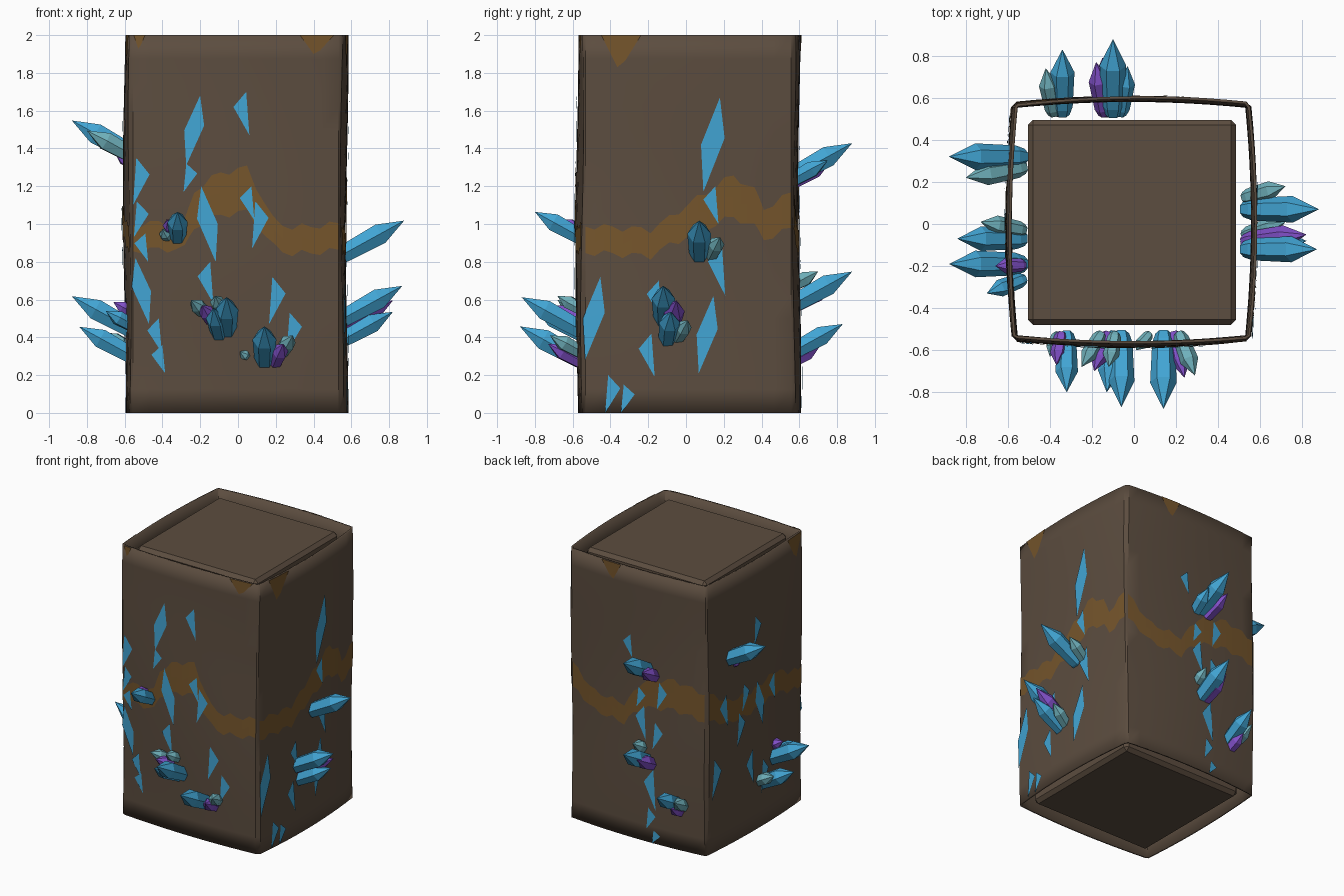
import bpy
import bmesh
import math
from mathutils import Vector

cube = bpy.data.objects.get("Cube")
if cube:
    bpy.data.objects.remove(cube, do_unlink=True)


def make_material(name, color):
    material = bpy.data.materials.new(name)
    material.use_nodes = True
    material.diffuse_color = (*color, 1)
    shader = next(n for n in material.node_tree.nodes if n.type == "BSDF_PRINCIPLED")
    shader.inputs["Base Color"].default_value = (*color, 1)
    shader.inputs["Roughness"].default_value = 0.8
    return material


brown = make_material("brown rock", (.107, .074, .05))
ochre = make_material("ochre ore", (.18, .092, .025))
blue = make_material("blue crystal", (.054, .376, .658))
teal = make_material("teal crystal", (.16, .44, .5))
purple = make_material("purple crystal", (.22, .08, .58))

# Each side: outward direction, along direction
X, Y, Z = Vector((1, 0, 0)), Vector((0, 1, 0)), Vector((0, 0, 1))
SIDES = {"front": (-Y, X), "right": (X, Y), "back": (Y, X), "left": (-X, Y)}
CENTRE = Vector((-.012, .012, 0))
EDGE = .545


def on_wall(side, u, z, lift=0.0):
    """Point on the gently wavy outer wall, raised outward by lift."""
    out, along = SIDES[side]
    bulge = .028 * (1 - (u / EDGE) ** 2)
    wave = .008 * math.sin(3 * z + 2 * u + 2 * out.x + out.y)
    return CENTRE + out * (.562 + bulge + wave + lift) + along * u + Z * z


def add_object(name, bm, material):
    mesh = bpy.data.meshes.new(name)
    bm.to_mesh(mesh)
    bm.free()
    mesh.materials.append(material)
    obj = bpy.data.objects.new(name, mesh)
    bpy.context.scene.collection.objects.link(obj)
    return obj


def face_outward(bm, side):
    for face in bm.faces:
        face.normal_update()
        if face.normal.dot(SIDES[side][0]) < 0:
            face.normal_flip()


# Inner bevelled core
bm = bmesh.new()
bmesh.ops.create_cube(bm, size=1)
bmesh.ops.scale(bm, vec=(.99, .975, 1.98), verts=bm.verts)
bmesh.ops.translate(bm, vec=(-.01, .008, .995), verts=bm.verts)
bmesh.ops.bevel(bm, geom=bm.edges[:], offset=.025, segments=1, affect="EDGES")
add_object("inner_core", bm, brown)

# Thin wavy shell around the core, open at top and bottom
COLUMNS, ROWS = 12, 16
bm = bmesh.new()
rings = []
for row in range(ROWS + 1):
    ring = []
    for side in SIDES:
        direction = EDGE if side in ("front", "right") else -EDGE
        for col in range(COLUMNS + 1):
            u = direction * (2 * col / COLUMNS - 1)
            ring.append(bm.verts.new(on_wall(side, u, 2 * row / ROWS)))
    rings.append(ring)
for low, high in zip(rings, rings[1:]):
    for i in range(len(low)):
        j = (i + 1) % len(low)
        bm.faces.new((low[i], low[j], high[j], high[i]))
shell = add_object("rock_shell", bm, brown)
solid = shell.modifiers.new("thickness", "SOLIDIFY")
solid.thickness = .014
solid.offset = -1
bpy.context.view_layer.objects.active = shell
shell.select_set(True)
bpy.ops.object.shade_smooth_by_angle(angle=math.radians(30))


def add_band(side, stations):
    """Ochre band through (along, mid height) stations, thicker where it climbs."""
    bm = bmesh.new()
    columns = []
    for (u0, m0), (u1, m1) in zip(stations, stations[1:]):
        steps = math.ceil((u1 - u0) / .05)
        for k in range(steps + 1):
            u = u0 + (u1 - u0) * k / steps
            middle = m0 + (m1 - m0) * k / steps
            half = .07 + .2 * max(0, middle - .95)
            ragged = .02 * math.sin(40 * u)
            columns.append([bm.verts.new(on_wall(side, u, middle + ragged + half * h, .004))
                            for h in (-1, 0, 1)])
    for left, right in zip(columns, columns[1:]):
        for h in range(2):
            bm.faces.new((left[h], right[h], right[h + 1], left[h + 1]))
    bmesh.ops.remove_doubles(bm, verts=bm.verts, dist=.0001)
    face_outward(bm, side)
    add_object(side + "_ochre_band", bm, ochre)


add_band("front", [(-EDGE, .93), (-.27, .94), (-.22, 1.08), (-.08, 1.16), (.06, 1.18),
                   (.2, .95), (.3, .91), (EDGE, .93)])
add_band("right", [(-EDGE, .92), (-.2, .9), (0, 1.02), (.24, 1.15), (.35, 1.08), (.4, 1.0),
                   (EDGE, 1.07)])
add_band("back", [(-EDGE, 1.1), (-.3, 1.14), (-.05, 1.08), (.1, .9), (.35, .92), (EDGE, 1.06)])
add_band("left", [(-EDGE, .93), (-.4, .94), (-.2, 1.02), (.1, .98), (.35, 1), (EDGE, 1.1)])


def add_plates(name, side, outlines, material, lift):
    """Thin flat patches lying on the wall."""
    bm = bmesh.new()
    for outline in outlines:
        bm.faces.new([bm.verts.new(on_wall(side, u, z, lift)) for u, z in outline])
    bmesh.ops.triangulate(bm, faces=bm.faces[:])
    face_outward(bm, side)
    add_object(name, bm, material)


def add_stain(side, start, end, drop):
    """Ochre stain hanging from the top rim."""
    width = end - start
    outline = [(start, 2), (start + .4 * width, 2 - drop), (start + .6 * width, 2 - .8 * drop), (end, 2)]
    add_plates(side + "_rim_stain", side, [outline], ochre, .004)


add_stain("front", -.54, -.48, .07)
add_stain("front", .34, .52, .1)
add_stain("right", -.46, -.25, .17)
add_stain("back", .12, .28, .12)
add_stain("left", -.54, -.36, .16)


def shard(u, top, height):
    """Long shards are kites, short ones triangles; a negative height mirrors the shape."""
    lean = math.copysign(1, height)
    height = abs(height)
    wide = lean * (.05 + .15 * height)
    if height > .3:
        return [(u + .3 * wide, top), (u + .5 * wide, top - .43 * height),
                (u - .4 * wide, top - height), (u - .5 * wide, top - .5 * height)]
    return [(u + .3 * wide, top), (u - .5 * wide, top - .35 * height), (u + .5 * wide, top - height)]


# Blue shards showing through the rock: along, top height, length
SHARDS = {
    "front": [(-.22, 1.68, .37), (.03, 1.7, .23), (-.5, 1.35, -.25), (-.24, 1.32, -.15),
              (-.15, 1.2, -.4), (.06, 1.2, .18), (.13, 1.12, -.25), (-.5, 1.12, -.19),
              (-.5, .95, .15), (-.5, .82, -.35), (-.43, .5, .18), (-.41, .36, .15),
              (-.16, .8, .22), (.22, .72, -.25), (.31, .53, -.21)],
    "right": [(.13, 1.67, .5), (.12, 1.2, .2), (.15, .9, .28), (.1, .62, .41), (-.5, .72, .44),
              (-.18, .7, .2), (-.22, .42, .23), (-.4, .2, -.2), (-.32, .15, -.15)],
    "back": [(.07, 1.5, -.17), (-.04, 1.13, .15), (-.21, 1.2, .2), (-.04, 1, -.25),
             (-.18, .9, .2), (-.12, .55, -.3), (-.13, .26, .16), (-.17, .1, .1)],
    "left": [(.02, 1.6, .22), (.4, 1.14, -.24), (.16, 1.15, .2), (0, 1.12, .35),
             (-.15, 1.1, -.2), (.21, .95, .25), (.47, .7, .3), (.1, .62, -.26), (-.08, .5, .25)],
}
for side, shards in SHARDS.items():
    add_plates(side + "_blue_shards", side, [shard(*s) for s in shards], blue, .007)


def add_crystal(side, material, foot_u, tip_u, foot_z, reach):
    """Six-sided pointed crystal growing outward and upward; longer ones are thicker."""
    out, along = SIDES[side]
    length = reach - .52
    radius = .02 + .12 * length
    start = out * .52 + along * foot_u + Z * foot_z
    axis = out * length + along * (tip_u - foot_u) + Z * length * .55
    turn = axis.to_track_quat("Z", "Y")
    bm = bmesh.new()
    loops = []
    for t, width in ((0, .6), (.12, .85), (.65, 1)):
        angles = [k * math.pi / 3 for k in range(6)]
        loops.append([bm.verts.new(start + axis * t + turn @ (
            (X * math.cos(a) + Y * math.sin(a)) * radius * width)) for a in angles])
    point = bm.verts.new(start + axis)
    bm.faces.new(loops[0][::-1])
    for k in range(6):
        j = (k + 1) % 6
        for low, high in zip(loops, loops[1:]):
            bm.faces.new((low[k], low[j], high[j], high[k]))
        bm.faces.new((loops[-1][k], loops[-1][j], point))
    add_object(side + "_" + material.name.replace(" ", "_"), bm, material)


def add_cluster(side, u, z, reach, *others):
    """Main blue crystal with smaller ones fanning out: colour, tip offset, foot rise, reach."""
    add_crystal(side, blue, u, u, z, reach)
    for material, spread, rise, other_reach in others:
        add_crystal(side, material, u + .5 * spread, u + spread, z + rise, other_reach)


# Crystal clusters on the front
add_cluster("front", -.32, .91, .8, (purple, -.05, .03, .67), (teal, -.08, 0, .63))
add_cluster("front", -.06, .42, .87, (blue, -.07, -.02, .8), (purple, -.13, .05, .7),
            (teal, -.19, .09, .68), (teal, -.06, .11, .68))
add_cluster("front", .14, .26, .88, (purple, .1, -.01, .73), (teal, .15, .04, .72),
            (teal, -.13, .02, .6))

# Crystal clusters on the right
add_cluster("right", .07, .82, .88, (teal, .11, 0, .72))
add_cluster("right", -.12, .48, .87, (blue, .04, -.11, .82), (purple, .07, -.05, .82),
            (teal, .13, -.1, .72))

# Crystal clusters on the back
add_cluster("back", -.1, 1.23, .88, (blue, .07, -.02, .75), (purple, -.08, -.03, .77))
add_cluster("back", -.1, .55, .88, (purple, -.05, -.01, .79), (teal, .05, .1, .7))
add_cluster("back", -.34, .3, .83, (purple, -.03, -.05, .71), (teal, -.08, 0, .74))

# Crystal clusters on the left
add_cluster("left", .32, 1.35, .88, (teal, -.1, -.01, .8), (purple, -.06, -.05, .65))
add_cluster("left", -.19, .42, .88, (purple, -.01, .09, .66), (blue, -.14, .02, .7))
add_cluster("left", -.07, .28, .84, (teal, .08, .03, .73))
